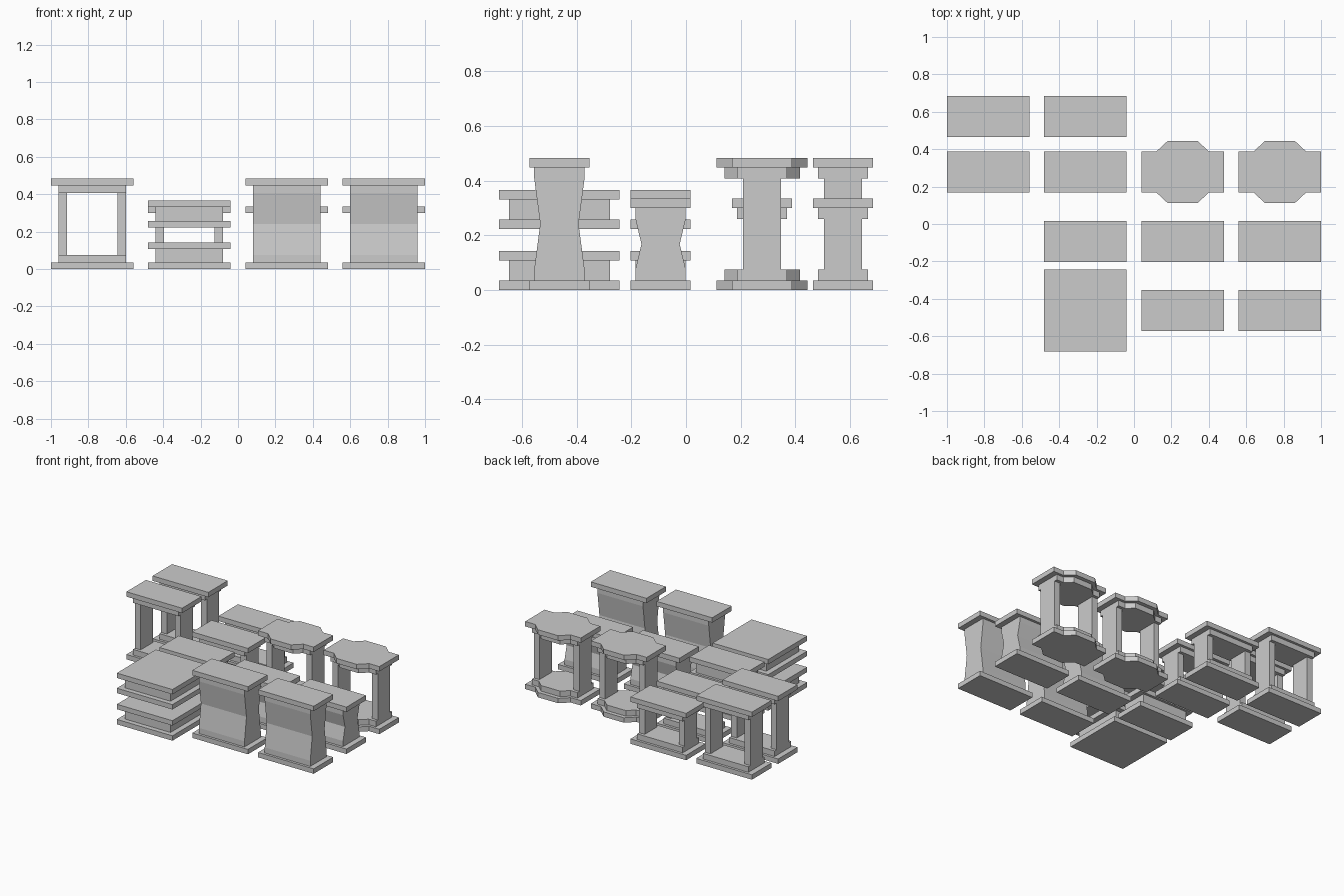
import bpy, bmesh

if "Cube" in bpy.data.objects:
    bpy.data.objects.remove(bpy.data.objects["Cube"])

stone = bpy.data.materials.new("grey stone")
stone.diffuse_color = (0.6, 0.6, 0.6, 1)
stone.use_nodes = True
stone.node_tree.nodes["Principled BSDF"].inputs["Base Color"].default_value = stone.diffuse_color

W = 0.22      # half width of every slab
D = 0.11      # half depth of a normal slab
IN = 0.18     # half width of trims and bodies
T = 0.035     # slab thickness
TR = 0.04     # trim thickness


def prism(name, pts, axis, a, b, loc):
    """Extrude a 2D outline: axis 'z' uses (x, y) points, axis 'x' uses (y, z)."""
    bm = bmesh.new()
    place = (lambda p, h: (p[0], p[1], h)) if axis == 'z' else (lambda p, h: (h, p[0], p[1]))
    low = [bm.verts.new(place(p, a)) for p in pts]
    high = [bm.verts.new(place(p, b)) for p in pts]
    bm.faces.new(low[::-1])
    bm.faces.new(high)
    n = len(pts)
    for i in range(n):
        j = (i + 1) % n
        bm.faces.new((low[i], low[j], high[j], high[i]))
    bmesh.ops.recalc_face_normals(bm, faces=bm.faces)
    me = bpy.data.meshes.new(name)
    bm.to_mesh(me)
    bm.free()
    me.materials.append(stone)
    ob = bpy.data.objects.new(name, me)
    ob.location = (loc[0], loc[1], 0)
    bpy.context.collection.objects.link(ob)


def rect(w, d):
    return [(-w, -d), (w, -d), (w, d), (-w, d)]


def bulged(w, d, outer, inner, out):
    """Rectangle with an angular bulge on the front and back edges."""
    front = [(-w, -d), (-outer, -d), (-inner, -out), (inner, -out), (outer, -d), (w, -d)]
    return front + [(-x, -y) for x, y in front]


def post_frame(loc, h, slab, trim):
    """Two posts between stepped base and stepped top."""
    prism("base_slab", slab, 'z', 0, T, loc)
    prism("base_trim", trim, 'z', T, T + TR, loc)
    prism("top_trim", trim, 'z', h - T - TR, h - T, loc)
    prism("top_slab", slab, 'z', h - T, h, loc)
    for s in (-1, 1):
        prism("post", rect(0.0225, 0.07), 'z', T + TR, h - T - TR,
              (loc[0] + s * 0.1575, loc[1]))


def waisted_block(loc, h):
    """Solid body narrowing to a waist, between two slabs."""
    prism("base_slab", rect(W, D), 'z', 0, T, loc)
    prism("top_slab", rect(W, D), 'z', h - T, h, loc)
    side = [(0.092, T), (0.092, T + TR), (0.07, h / 2),
            (0.092, h - T - TR), (0.092, h - T)]
    prism("waisted_body", side + [(-y, z) for y, z in side[::-1]], 'x', -IN, IN, loc)


def flat_plinth(loc, z, d, core_d):
    """Low slab-core-slab plinth."""
    prism("plinth_bottom", rect(W, d), 'z', z, z + T, loc)
    prism("plinth_core", rect(IN, core_d), 'z', z + T, z + 0.108, loc)
    prism("plinth_top", rect(W, d), 'z', z + 0.108, z + 0.143, loc)


COL = (-0.78, -0.26, 0.26, 0.78)
ROW = (0.574, 0.278, -0.093, -0.463)
TALL, SHORT = 0.483, 0.335

# plain post frames, tall in the first column and short in the second
for y in ROW[:2]:
    post_frame((COL[0], y), TALL, rect(W, D), rect(IN, 0.092))
    post_frame((COL[1], y), SHORT, rect(W, D), rect(IN, 0.092))

# post frames with bulged slabs, and waisted blocks in front of them
for x in COL[2:]:
    post_frame((x, ROW[1]), TALL, bulged(W, D, 0.14, 0.08, 0.166),
               bulged(IN, 0.092, 0.125, 0.075, 0.138))
    waisted_block((x, ROW[2]), SHORT)
    waisted_block((x, ROW[3]), TALL)

# pairs of flat plinths, one above the other
for z in (0, 0.223):
    flat_plinth((COL[1], ROW[2]), z, D, 0.092)
    flat_plinth((COL[1], ROW[3]), z, W, 0.185)
